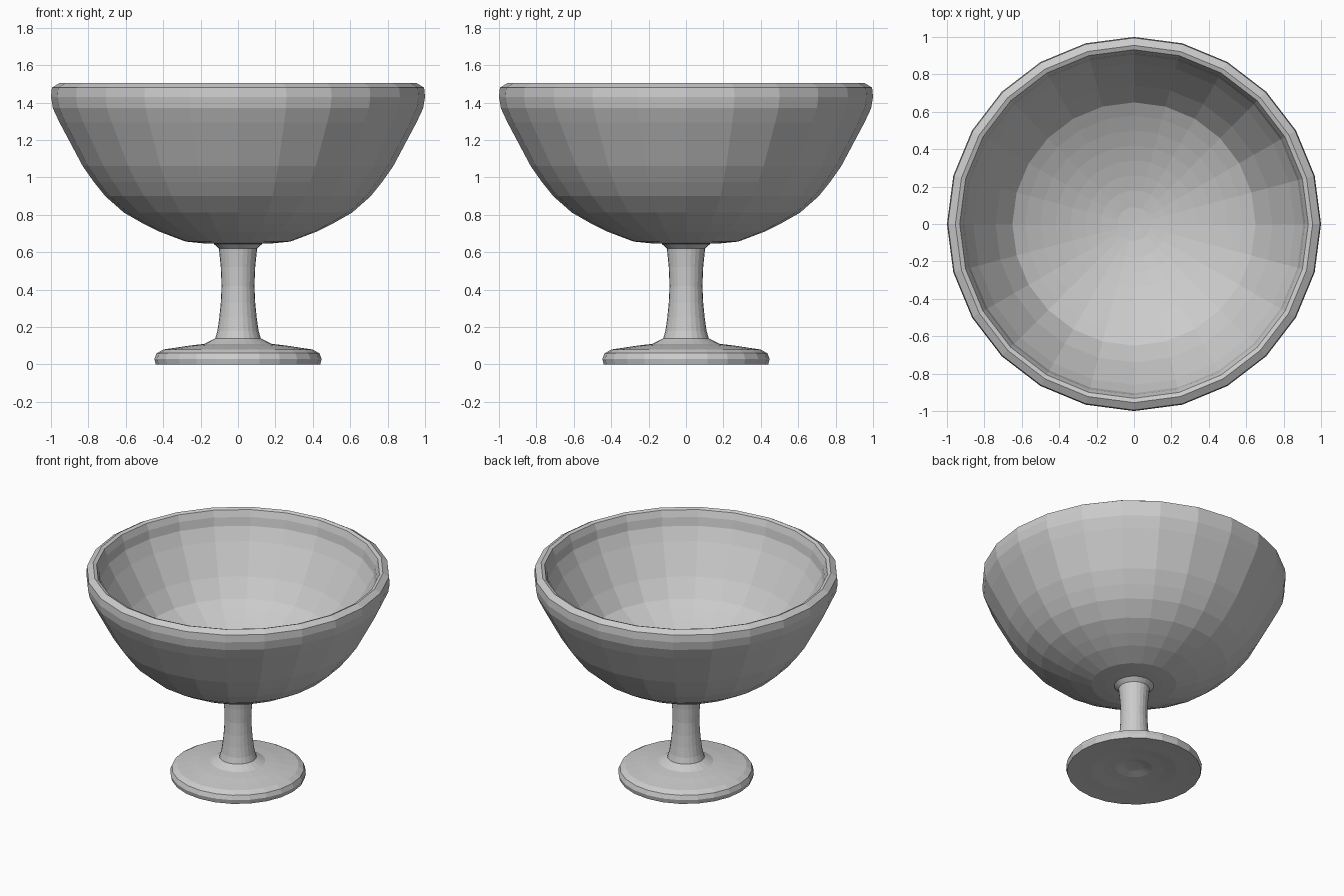
import bpy
import bmesh
from math import cos, sin, tau

SIDES = 24

cube = bpy.data.objects.get("Cube")
if cube:
    bpy.data.objects.remove(cube, do_unlink=True)

grey = bpy.data.materials.new("plain_grey")
grey.use_nodes = True
colour = (0.6, 0.6, 0.6, 1)
grey.diffuse_color = colour
grey.node_tree.nodes["Principled BSDF"].inputs["Base Color"].default_value = colour


def lathe(name, profile):
    """Turn (radius, height) points, running up the outside, around z."""
    bm = bmesh.new()
    rings = []
    for r, z in profile:
        if r == 0:
            rings.append([bm.verts.new((0, 0, z))] * SIDES)
        else:
            rings.append([bm.verts.new((r * cos(tau * i / SIDES), r * sin(tau * i / SIDES), z))
                          for i in range(SIDES)])
    for low, high in zip(rings, rings[1:]):
        for i in range(SIDES):
            j = (i + 1) % SIDES
            corners = dict.fromkeys((low[i], low[j], high[j], high[i]))
            bm.faces.new(list(corners))
    mesh = bpy.data.meshes.new(name)
    bm.to_mesh(mesh)
    bm.free()
    mesh.materials.append(grey)
    obj = bpy.data.objects.new(name, mesh)
    bpy.context.collection.objects.link(obj)
    return obj


# Bowl: outside wall, rounded rim, inside wall and gently sloping floor
outside = [(0.12, 0.645), (0.19, 0.648), (0.28, 0.657), (0.42, 0.71),
           (0.51, 0.755), (0.61, 0.812), (0.71, 0.9), (0.77, 0.975), (0.83, 1.06),
           (0.955, 1.295), (0.99, 1.37), (1.0, 1.43), (0.995, 1.48)]
rim = [(0.955, 1.504), (0.932, 1.495), (0.915, 1.45)]
inside = [(0.905, 1.39), (0.86, 1.3), (0.74, 1.1), (0.65, 0.98), (0.58, 0.94),
          (0.5, 0.9), (0.42, 0.865), (0.34, 0.835), (0.26, 0.81), (0.18, 0.79),
          (0.09, 0.775), (0, 0.77)]
lathe("bowl", outside + rim + inside)

# Stem: slightly waisted, with a flared collar under the bowl
lathe("stem", [(0.122, 0.138), (0.11, 0.18), (0.1, 0.25), (0.092, 0.33),
               (0.088, 0.42), (0.092, 0.52), (0.102, 0.62), (0.13, 0.645)])

# Foot: shallow disc with a rounded edge, a stepped top and a dished underside
lathe("foot", [(0, 0.04), (0.06, 0.037), (0.12, 0.022), (0.2, 0.018), (0.28, 0.008),
               (0.36, 0.005), (0.44, 0), (0.447, 0.03), (0.435, 0.06), (0.4, 0.08),
               (0.33, 0.09), (0.26, 0.101), (0.18, 0.11), (0.15, 0.125), (0.122, 0.14)])
